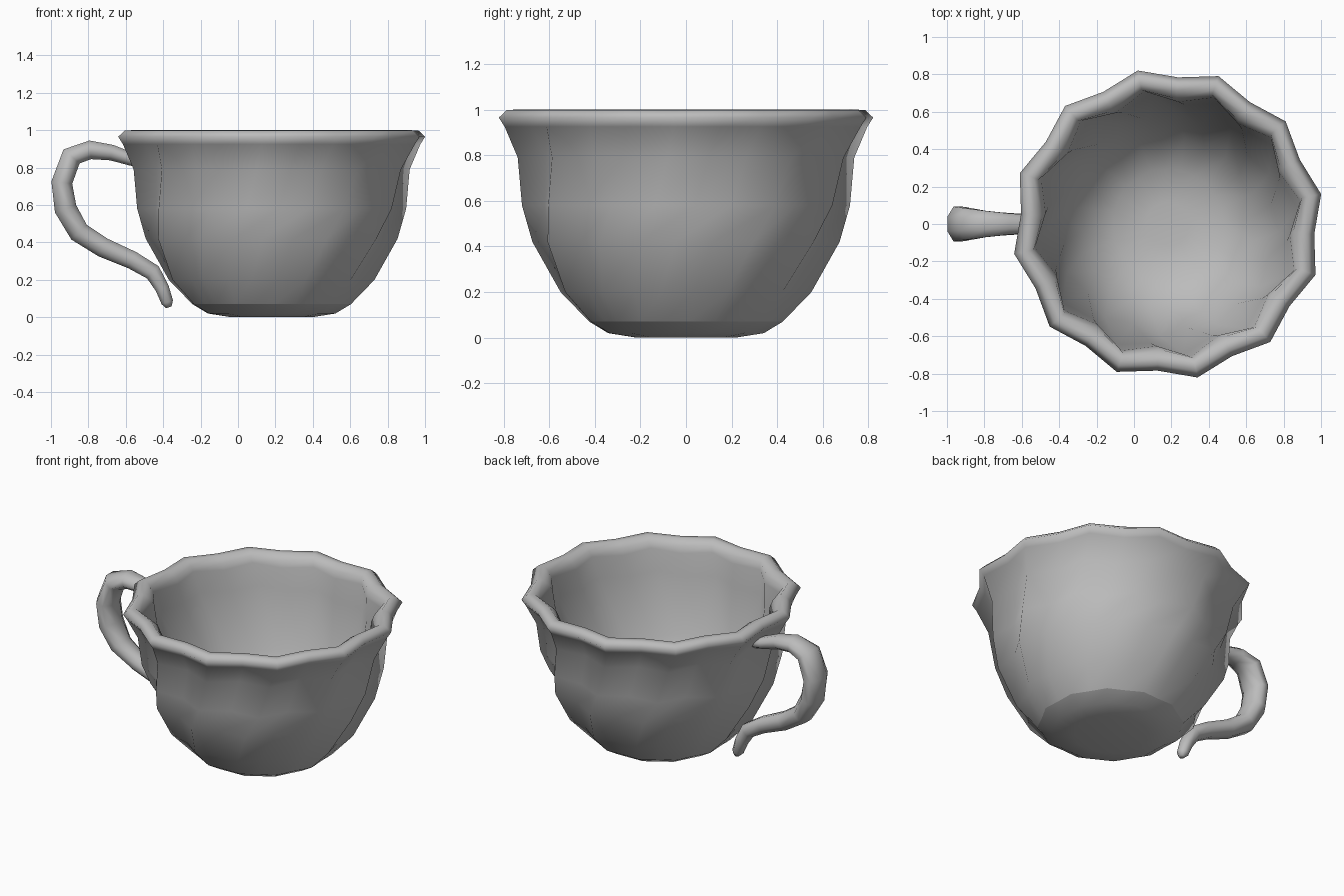
import bpy, bmesh
from math import sin, cos, radians, pi
from mathutils import Vector

cube = bpy.data.objects.get("Cube")
if cube:
    bpy.data.objects.remove(cube)

glaze = bpy.data.materials.new("grey glaze")
glaze.use_nodes = True
grey = (0.5, 0.5, 0.5, 1)
glaze.diffuse_color = grey
glaze.node_tree.nodes["Principled BSDF"].inputs["Base Color"].default_value = grey

CENTRE_X = 0.18
SIDES = 24


def loft(name, rings, crease=()):
    """Skin a list of equal rings, cap both ends and shade smooth."""
    bm = bmesh.new()
    loops = [[bm.verts.new(p) for p in ring] for ring in rings]
    n = len(loops[0])
    for a, b in zip(loops, loops[1:]):
        for i in range(n):
            j = (i + 1) % n
            bm.faces.new((a[i], a[j], b[j], b[i]))
    bm.faces.new(loops[0][::-1])
    bm.faces.new(loops[-1])
    bmesh.ops.recalc_face_normals(bm, faces=bm.faces)
    for f in bm.faces:
        f.smooth = True
    for k in crease:
        for i in range(n):
            bm.edges.get((loops[k][i], loops[k][(i + 1) % n])).smooth = False
    mesh = bpy.data.meshes.new(name)
    bm.to_mesh(mesh)
    bm.free()
    mesh.materials.append(glaze)
    obj = bpy.data.objects.new(name, mesh)
    bpy.context.collection.objects.link(obj)
    return obj


def fluted_ring(radius, z, turn, dent):
    """Twelve-sided ring whose side midpoints are pulled in by dent."""
    ring = []
    for i in range(SIDES):
        a = radians(turn) + 2 * pi * i / SIDES
        r = radius * (dent if i % 2 else 1)
        ring.append((CENTRE_X + r * cos(a), r * sin(a), z))
    return ring


# Cup: outside from the foot up, over the lip, then down the inside
profile = [
    (0.22, 0, -13, 0.966), (0.35, 0.02, -13, 0.966), (0.435, 0.07, -13, 0.96),
    (0.56, 0.2, -11, 0.92), (0.675, 0.42, -4, 0.91), (0.72, 0.58, 3, 0.905),
    (0.745, 0.79, 8, 0.9), (0.81, 0.925, 11, 0.93), (0.836, 0.965, 11, 0.94),
    (0.80, 0.998, 11, 0.94), (0.76, 1.0, 11, 0.94), (0.73, 0.97, 11, 0.92),
    (0.72, 0.93, 10, 0.91), (0.70, 0.79, 7, 0.92), (0.60, 0.42, -4, 0.94),
    (0.47, 0.2, -11, 0.955), (0.3, 0.08, -13, 0.966), (0.12, 0.06, -13, 0.966),
]
loft("cup", [fluted_ring(*p) for p in profile], crease=[2])

# Handle: path points with half thickness in the plane and half width across
path = [
    (-0.51, 0.83, 0.03, 0.045), (-0.57, 0.845, 0.035, 0.05),
    (-0.675, 0.88, 0.042, 0.057), (-0.79, 0.895, 0.05, 0.07),
    (-0.89, 0.86, 0.057, 0.085), (-0.942, 0.72, 0.056, 0.093),
    (-0.922, 0.58, 0.06, 0.09), (-0.85, 0.455, 0.057, 0.075),
    (-0.72, 0.372, 0.053, 0.062), (-0.565, 0.305, 0.048, 0.052),
    (-0.455, 0.24, 0.045, 0.048), (-0.405, 0.155, 0.037, 0.043),
    (-0.378, 0.08, 0.032, 0.035), (-0.37, 0.053, 0.015, 0.018),
]
points = [Vector((x, 0, z)) for x, z, _, _ in path]
rings = []
for k, (_, _, thick, wide) in enumerate(path):
    along = (points[min(k + 1, len(path) - 1)] - points[max(k - 1, 0)]).normalized()
    across = Vector((0, 1, 0))
    out = along.cross(across)
    grow = 1 / cos(pi / 8)
    rings.append([points[k] + grow * (out * thick * cos(a) + across * wide * sin(a))
                  for a in (pi / 8 + i * pi / 4 for i in range(8))])
loft("handle", rings)
